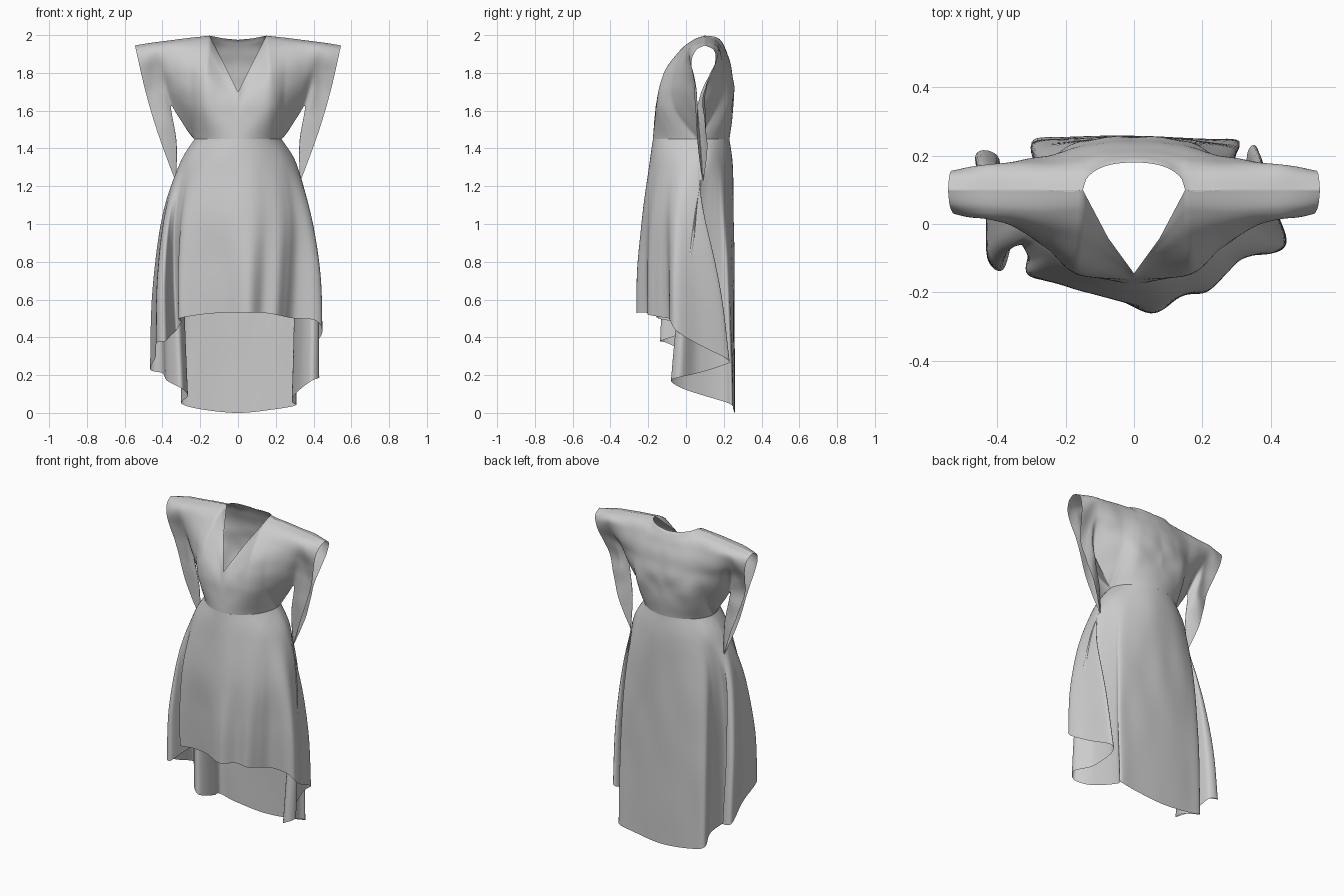
import bpy, bmesh, math
from mathutils import Vector, noise

if "Cube" in bpy.data.objects:
    bpy.data.objects.remove(bpy.data.objects["Cube"])


def spline(pts, t):
    """Catmull-Rom through tuples of any length, t in knot units."""
    n = len(pts)
    i = min(math.floor(t), n - 2)
    f = t - i
    pick = lambda k: pts[max(0, min(n - 1, k))]
    return [0.5 * (2 * b + (c - a) * f + (2 * a - 5 * b + 4 * c - d) * f * f
                   + (3 * b - a - 3 * c + d) * f ** 3)
            for a, b, c, d in zip(pick(i - 1), pick(i), pick(i + 1), pick(i + 2))]


def linear(pts, t):
    i = min(math.floor(t), len(pts) - 2)
    return [a + (b - a) * (t - i) for a, b in zip(pts[i], pts[i + 1])]


def add_grid(bm, rows, wrap=False):
    vs = [[bm.verts.new(p) for p in r] for r in rows]
    for a, b in zip(vs, vs[1:]):
        n = len(a)
        for j in range(n if wrap else n - 1):
            k = (j + 1) % n
            bm.faces.new((a[j], a[k], b[k], b[j]))


def finish(bm, name, mirror=False):
    bmesh.ops.remove_doubles(bm, verts=bm.verts, dist=0.0004)
    bmesh.ops.recalc_face_normals(bm, faces=bm.faces)
    for f in bm.faces:
        f.smooth = True
    me = bpy.data.meshes.new(name)
    bm.to_mesh(me)
    bm.free()
    ob = bpy.data.objects.new(name, me)
    bpy.context.collection.objects.link(ob)
    if mirror:
        m = ob.modifiers.new("mirror", 'MIRROR')
        m.use_clip = True
        m.merge_threshold = 0.001
    return ob


WX, WY, WZ = 0.23, 0.06, 1.45      # waist half width, seam depth, height
WF, WB = -.175, .23                # waist front and back
WE = 1.12                          # waist oval exponent (over 1 = more pointed)


def oval(a, rx, front, back, z, cy, e=1.0):
    s = math.sin(a)
    return Vector((rx * math.cos(a), cy + math.copysign(abs(s) ** e, s) * (cy - front if s < 0 else back - cy), z))


# --- bodice with batwing sleeves: columns from centre out to the sleeve opening
# (top x, front top z, back top z, bottom x, bottom z)
COLS = [(0, 1.70, 1.975, 0, WZ), (.075, 1.85, 1.982, .075, WZ), (.15, 1.997, 1.997, .15, WZ),
        (.26, 1.985, 1.985, WX, WZ), (.36, 1.972, 1.972, .31, 1.56), (.44, 1.962, 1.962, .355, 1.62),
        (.50, 1.953, 1.953, .325, 1.43), (.545, 1.945, 1.945, .328, 1.22)]
# depth of the cloth at these heights along every column
KNOTS = [0, .3, .6, .85, .96, 1]
FRONT = [(0, -.17, -.163, -.153, -.148, -.145), (0, -.16, -.145, -.09, -.056, -.042),
         (0, -.135, -.125, -.035, .04, .1), (.06, -.06, -.075, -.02, .035, .1),
         (.06, .0, -.015, .005, .04, .1), (.06, .04, .02, .015, .045, .1),
         (.075, .05, .05, .02, .045, .1), (.09, .06, .06, .03, .05, .1)]
BACK = [(0, .25, .25, .22, .197, .18), (0, .245, .245, .215, .187, .165),
        (0, .225, .232, .195, .155, .1), (.06, .16, .2, .185, .155, .1),
        (.06, .13, .175, .18, .15, .1), (.06, .09, .15, .175, .15, .1),
        (.075, .1, .11, .165, .15, .1), (.09, .115, .09, .15, .15, .1)]


def side_sheet(depths, back):
    rows = []
    for i in range(7 * 8 + 1):
        u = i / 8
        ys = spline(depths, u)
        xt, zf, zb, xb, z0 = linear(COLS, u) if u <= 3 else spline(COLS, u)
        if u <= 3:
            if not back:
                ys[3:] = linear(depths, u)[3:]     # crisp straight neckline
            elif u < 2:                            # rounded back neckline
                ys[5] = .1 + .08 * math.sqrt(1 - (u / 2) ** 2.4)
            # meet the skirt exactly at the waist
            xb = WX * math.sin(math.pi / 2 * u / 3)
            r = abs(math.cos(math.pi / 2 * u / 3)) ** WE
            ys[0] = WY + r * ((WB if back else WF) - WY)
            z0 = WZ
        zt = zb if back else zf
        pts = list(zip(KNOTS, ys))
        row = []
        for j in range(41):
            s, y = spline(pts, j / 8)
            x = xb + (xt - xb) * s
            z = z0 + (zt - z0) * s
            fade = math.sin(math.pi * min(1, s))
            x += .02 * fade * max(0, (u - 5) / 2)          # bowed sleeve edge
            y += (.009 if back else .005) * fade * noise.noise(Vector((x * 8, back * 5, z * 11)))
            row.append((max(0, x) if i else 0, y, z))
        rows.append(row)
    return rows


bm = bmesh.new()
add_grid(bm, side_sheet(FRONT, 0))
add_grid(bm, side_sheet(BACK, 1))
finish(bm, "bodice_with_sleeves", mirror=True)

# --- skirt: hem curve with deep side folds (x, y, z, angle at the waist)
HEM_RIGHT = [(.05, -.262, .53, -80), (.13, -.207, .53, -65), (.2, -.2, .52, -52), (.245, -.15, .51, -42),
             (.3, -.09, .5, -34), (.41, -.085, .49, -23), (.447, -.045, .43, -15), (.405, .07, .36, -6),
             (.36, .225, .28, 2), (.33, .19, .25, 6), (.36, .06, .21, 10), (.43, -.03, .19, 14),
             (.39, -.08, .17, 19), (.335, -.02, .13, 25), (.295, .1, .09, 31), (.285, .2, .06, 38),
             (.305, .245, .04, 46), (.2, .25, .02, 62)]
HEM_LEFT = [(0, .258, 0, 90), (-.2, .255, .02, 118), (-.3, .24, .05, 134), (-.265, .13, .09, 144),
            (-.3, .02, .13, 151), (-.375, .09, .17, 159), (-.4, .2, .21, 166), (-.465, .2, .23, 174),
            (-.435, .05, .3, 183), (-.43, -.1, .37, 191), (-.385, -.135, .38, 197), (-.355, -.05, .41, 203),
            (-.325, .01, .44, 208), (-.3, -.06, .48, 215), (-.31, -.145, .5, 223), (-.2, -.165, .52, 238),
            (-.08, -.2, .53, 258)]
# full loop plus a little padding on both ends
hem = HEM_RIGHT + HEM_LEFT
turn = lambda p, d: p[:3] + (p[3] + d,)
loop = [turn(hem[-1], -360)] + hem + [turn(hem[0], 360), turn(hem[1], 360)]
columns = []
for i in range(len(hem) * 7):
    x, y, z, deg = spline(loop, 1 + i / 7)
    a = math.radians(deg)
    h = Vector((x, y, z))
    waist = oval(a, WX, WF, WB, WZ, WY, WE)
    hip = oval(a, .313, -.195, .247, 1.31, .05, 1.08)
    thigh = oval(a, .375, -.225, .25, 1.04, .03).lerp(Vector((x, y, 1.04)), .3)
    mid = oval(a, .42, -.245, .255, .7, .02).lerp(h, .75)
    mid.z = z + (1.04 - z) * .5
    keys = [waist, hip, thigh, mid, h]
    col = []
    for j in range(41):
        p = Vector(spline(keys, j / 10))
        w = math.sin(math.pi * j / 40)
        p.y += .006 * w * noise.noise(Vector((p.x * 8, p.y * 4, p.z * 3)))
        col.append(p)
    columns.append(col)
bm = bmesh.new()
add_grid(bm, list(zip(*columns)), wrap=True)
finish(bm, "high_low_skirt")
